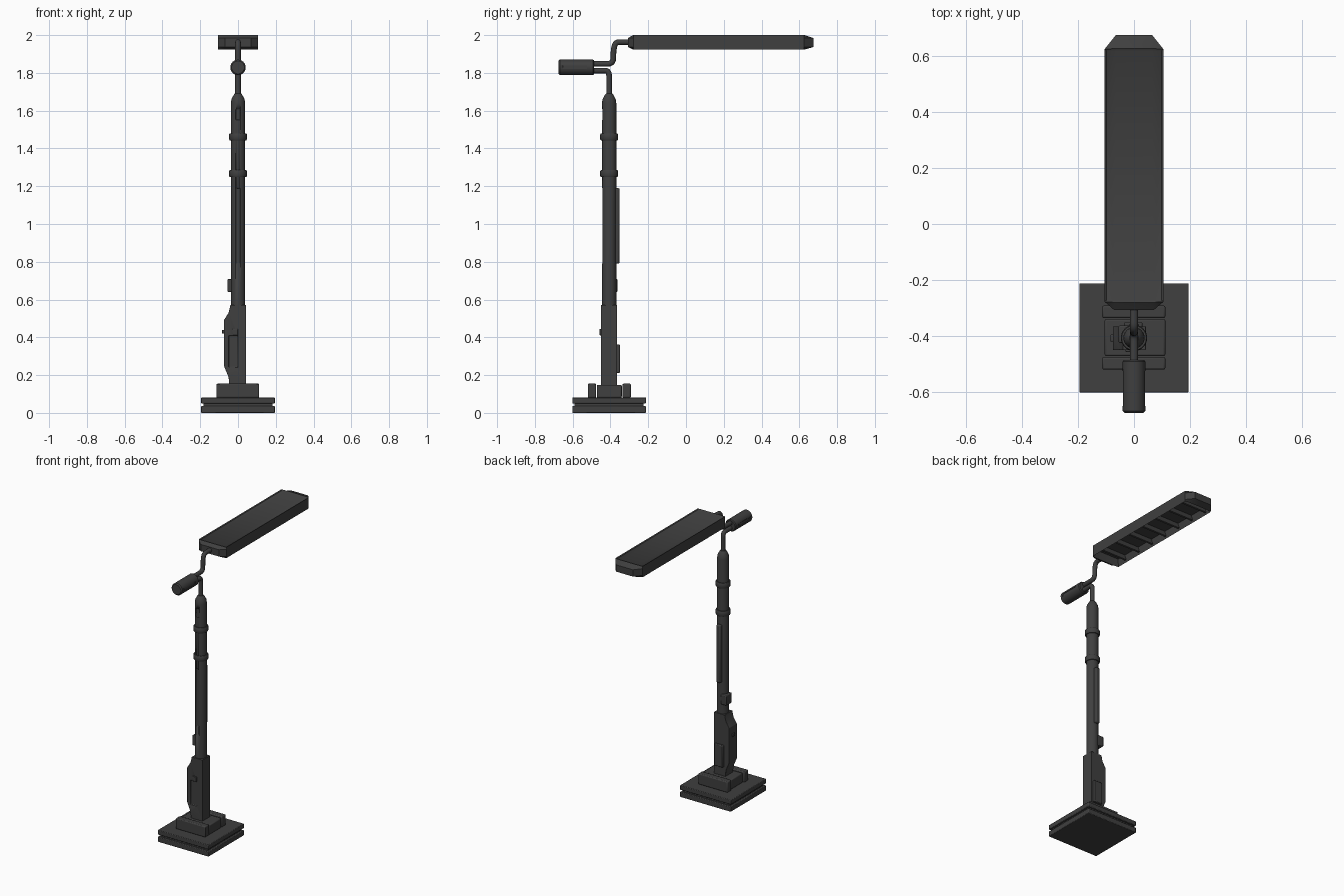
import bpy, bmesh, math
from mathutils import Matrix, Vector

if "Cube" in bpy.data.objects:
    bpy.data.objects.remove(bpy.data.objects["Cube"])

PY = -0.407  # y of the pole axis
mat = bpy.data.materials.new("dark_metal")
mat.diffuse_color = (0.05, 0.05, 0.05, 1)
mat.use_nodes = True
mat.node_tree.nodes["Principled BSDF"].inputs["Base Color"].default_value = mat.diffuse_color


def finish(ob, bevel=0.0, smooth=True):
    if not ob.data.materials:
        ob.data.materials.append(mat)
    if bevel:
        m = ob.modifiers.new("bevel", "BEVEL")
        m.width, m.segments, m.limit_method = bevel, 2, 'ANGLE'
    bpy.ops.object.select_all(action='DESELECT')
    ob.select_set(True)
    bpy.context.view_layer.objects.active = ob
    if smooth:
        bpy.ops.object.shade_smooth_by_angle(angle=math.radians(35))
    return ob


def from_bm(name, bm, bevel=0.0, smooth=True):
    bmesh.ops.recalc_face_normals(bm, faces=bm.faces)
    me = bpy.data.meshes.new(name)
    bm.to_mesh(me)
    bm.free()
    ob = bpy.data.objects.new(name, me)
    bpy.context.collection.objects.link(ob)
    return finish(ob, bevel, smooth)


def box(name, x, y, z, bevel=0.004, tilt=0.0):
    bm = bmesh.new()
    size = [b - a for a, b in (x, y, z)]
    mid = Vector([(a + b) / 2 for a, b in (x, y, z)])
    bmesh.ops.create_cube(bm, size=1, matrix=Matrix.Translation(mid)
                          @ Matrix.Rotation(tilt, 4, 'X') @ Matrix.Diagonal((*size, 1)))
    return from_bm(name, bm, bevel)


def loft(bm, rings):
    loops = [[bm.verts.new(p) for p in ring] for ring in rings]
    n = len(loops[0])
    for a, b in zip(loops, loops[1:]):
        for i in range(n):
            bm.faces.new((a[i], a[(i + 1) % n], b[(i + 1) % n], b[i]))
    return bm.faces.new(loops[0]), bm.faces.new(loops[-1])


def turned(name, profile, axis='Z', sides=32, origin=(0, PY, 0)):
    # profile of (radius, distance) turned about z or y
    bm = bmesh.new()
    rings = []
    for r, h in profile:
        ring = []
        for i in range(sides):
            a = 2 * math.pi * i / sides
            c, s = r * math.cos(a), r * math.sin(a)
            ring.append(Vector(origin) + Vector((c, s, h) if axis == 'Z' else (c, h, s)))
        rings.append(ring)
    loft(bm, rings)
    return from_bm(name, bm)


def cut(ob, cutter):
    cutter.hide_render = True
    cutter.hide_set(True)
    m = ob.modifiers.new("cut", "BOOLEAN")
    m.operation, m.object, m.solver = 'DIFFERENCE', cutter, 'EXACT'
    # keep the cut ahead of any smoothing modifier
    ob.modifiers.move(len(ob.modifiers) - 1, 0)


def pipe(name, pts, radius):
    cu = bpy.data.curves.new(name, 'CURVE')
    cu.dimensions, cu.bevel_depth, cu.bevel_resolution = '3D', radius, 4
    cu.use_fill_caps, cu.resolution_u = True, 8
    sp = cu.splines.new('NURBS')
    sp.points.add(len(pts) - 1)
    for p, (y, z) in zip(sp.points, pts):
        p.co = (0, y, z, 1)
    sp.use_endpoint_u, sp.order_u = True, 3
    ob = bpy.data.objects.new(name, cu)
    bpy.context.collection.objects.link(ob)
    bpy.ops.object.select_all(action='DESELECT')
    ob.select_set(True)
    bpy.context.view_layer.objects.active = ob
    bpy.ops.object.convert(target='MESH')
    finish(bpy.context.object)


# stepped base
box("base_lower_plate", (-.195, .195), (-.602, -.212), (0, .036))
box("base_gap_plate", (-.182, .182), (-.589, -.225), (.03, .056), 0)
box("base_upper_plate", (-.195, .195), (-.602, -.212), (.05, .082))
for label, y0 in (("front", -.52), ("back", -.336)):
    box(f"foot_bar_{label}", (-.114, .112), (y0, y0 + .044), (.08, .155), .006)
box("foot_block", (-.105, .112), (-.472, -.34), (.08, .148), .006)

# lower housing, a side profile extruded through its depth
prof = [(-.046, .145), (.042, .145), (.042, .572), (-.04, .572),
        (-.05, .53), (-.075, .49), (-.075, .25), (-.05, .19)]
bm = bmesh.new()
loft(bm, [[(x, y, z) for x, z in prof] for y in (-.45, -.366)])
housing = from_bm("lower_housing", bm, .004)
cut(housing, box("housing_front_recess_cutter", (-.05, .0), (-.47, -.444), (.24, .41), .005))
box("housing_back_cover", (-.035, .03), (-.37, -.35), (.21, .362), .005)
box("housing_side_knob", (-.084, -.06), (-.42, -.395), (.42, .44), .003)
box("housing_front_latch", (-.03, .0), (-.457, -.44), (.41, .445), .003)

# pole with tapered top, collars and service panels
pole = turned("pole", [(.038, .55), (.038, 1.64), (.035, 1.66), (.022, 1.685), (.017, 1.69)])
cut(pole, box("pole_slot_cutter", (-.014, .014), (-.46, -.437), (.79, 1.19), .004))
cut(pole, box("pole_cap_slot_cutter", (-.012, .012), (-.46, -.438), (1.55, 1.61), .004))
for i, z in enumerate((1.248, 1.443)):
    turned(f"collar_{i}", [(.036, z), (.044, z), (.047, z + .005), (.047, z + .032),
                           (.044, z + .037), (.036, z + .037)])
box("pole_back_strip", (-.016, .016), (-.385, -.351), (.79, 1.19), .008)
box("pole_control_box", (-.055, -.012), (-.425, -.363), (.64, .71), .005)

# pivot: lower bend, counterweight and upper bend
pipe("lower_bend", [(PY, 1.67), (PY, 1.75), (PY, 1.812), (-.45, 1.812), (-.5, 1.812)], .015)
pipe("upper_bend", [(-.5, 1.848), (-.45, 1.848), (-.385, 1.848), (-.385, 1.91),
                    (-.375, 1.963), (-.33, 1.963), (-.28, 1.963)], .015)
weight = turned("counterweight", [(.034, -.675), (.041, -.668), (.041, -.492), (.036, -.486)],
                'Y', origin=(0, 0, 1.829))
for label, s in (("left", -1), ("right", 1)):
    x = sorted((s * .037, s * .06))
    cut(weight, box(f"weight_slot_cutter_{label}", x, (-.65, -.525), (1.82, 1.838), 0))


# lamp head: outline lofted through four levels
def outline(front, back, z):
    half = [(-.07, front), (-.105, -.278), (-.105, .625), (-.065, back)]
    return [(x, y, z) for x, y in half] + [(-x, y, z) for x, y in reversed(half)]


bm = bmesh.new()
bottom, top = loft(bm, [outline(-.282, .63, 1.924), outline(-.308, .675, 1.937),
                        outline(-.308, .675, 1.984), outline(-.28, .627, 2.0)])
bmesh.ops.recalc_face_normals(bm, faces=bm.faces)
for face, inset, dz in ((bottom, .012, .05), (top, .009, -.005)):
    bmesh.ops.inset_region(bm, faces=[face], thickness=inset)
    # sink the inner face for the panel and the light recess
    bmesh.ops.translate(bm, verts=face.verts, vec=(0, 0, dz))
from_bm("lamp_head", bm)

# tilted louvres in the light recess
for i in range(7):
    y = -.2 + i * .13
    box(f"louvre_{i}", (-.094, .094), (y - .005, y + .005), (1.93, 1.975), 0, math.radians(20))
